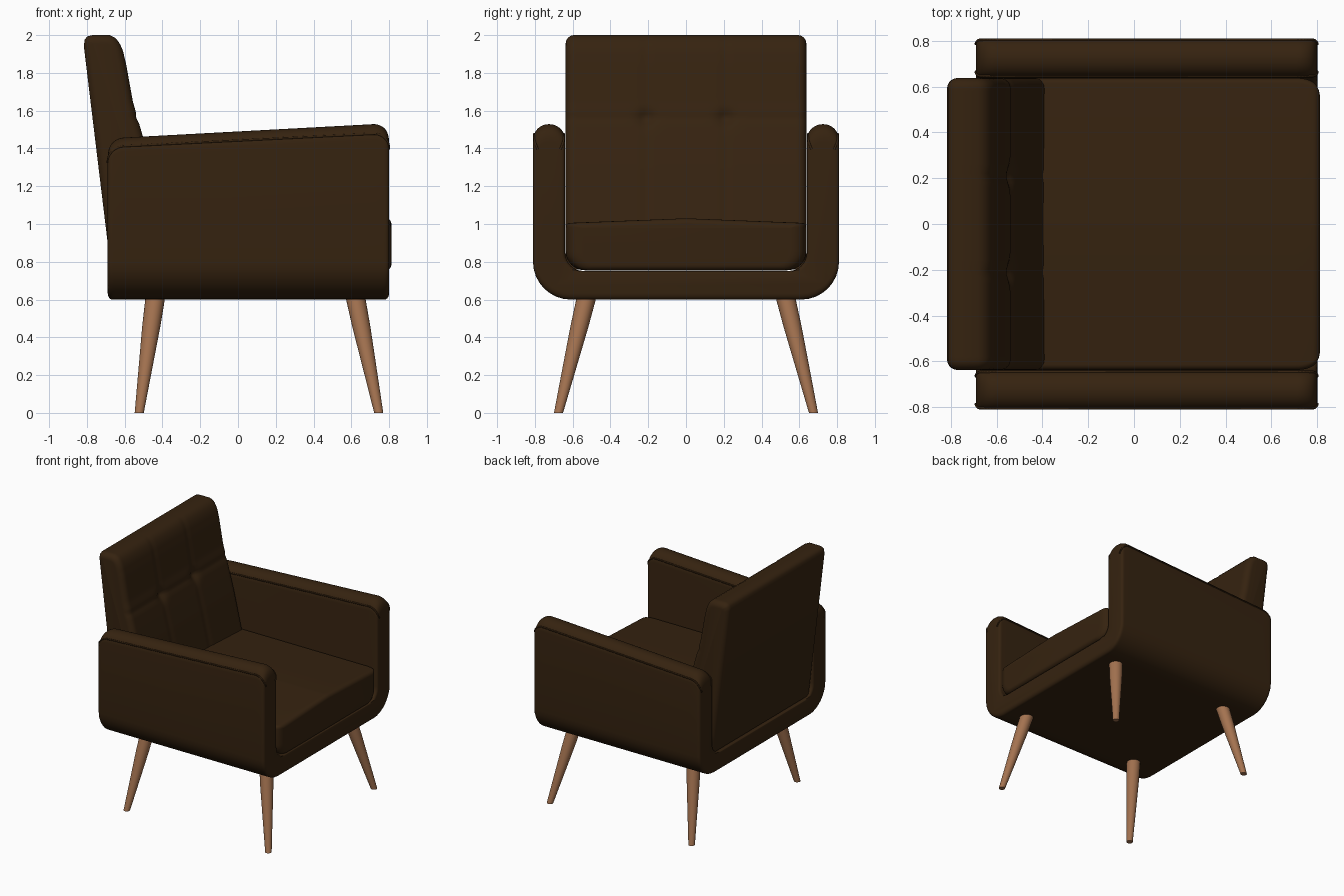
import bpy, bmesh, math
from mathutils import Vector

if "Cube" in bpy.data.objects:
    bpy.data.objects.remove(bpy.data.objects["Cube"])


def material(name, rgb):
    m = bpy.data.materials.new(name)
    m.diffuse_color = (*rgb, 1)
    m.use_nodes = True
    m.node_tree.nodes["Principled BSDF"].inputs["Base Color"].default_value = m.diffuse_color
    return m


LEATHER = material("dark brown leather", (0.036, 0.0165, 0.005))
WOOD = material("warm wood", (0.37, 0.17, 0.08))


def finish(ob, mat, angle=40):
    ob.data.materials.append(mat)
    bpy.ops.object.select_all(action='DESELECT')
    ob.select_set(True)
    bpy.context.view_layer.objects.active = ob
    bpy.ops.object.shade_smooth_by_angle(angle=math.radians(angle))
    return ob


def fillet(corners, n=8):
    """Closed 2D outline with every (a, b, radius) corner rounded."""
    out = []
    for i, (a, b, r) in enumerate(corners):
        p = Vector((a, b))
        u = (Vector(corners[i - 1][:2]) - p).normalized()
        v = (Vector(corners[(i + 1) % len(corners)][:2]) - p).normalized()
        half = u.angle(v) / 2
        c = p + (u + v).normalized() * r / math.sin(half)
        s, e = p + u * r / math.tan(half) - c, p + v * r / math.tan(half) - c
        a0 = math.atan2(s.y, s.x)
        da = (math.atan2(e.y, e.x) - a0 + math.pi) % math.tau - math.pi
        out += [c + Vector((math.cos(a0 + da * k / n), math.sin(a0 + da * k / n))) * r
                for k in range(n + 1)]
    return out


def inset(pts, d):
    """Shrink a counter-clockwise outline by d."""
    out = []
    for i, p in enumerate(pts):
        t1 = (p - pts[i - 1]).normalized()
        t2 = (pts[(i + 1) % len(pts)] - p).normalized()
        t = (t1 + t2).normalized()
        out.append(p - Vector((t.y, -t.x)) * d / max(0.5, t.dot(t1)))
    return out


def loft(name, rings, mat, angle=40):
    bm = bmesh.new()
    vs = [[bm.verts.new(p) for p in ring] for ring in rings]
    n = len(rings[0])
    for a, b in zip(vs, vs[1:]):
        for i in range(n):
            j = (i + 1) % n
            bm.faces.new((a[i], a[j], b[j], b[i]))
    bm.faces.new(vs[0])
    bm.faces.new(vs[-1])
    bmesh.ops.recalc_face_normals(bm, faces=bm.faces)
    me = bpy.data.meshes.new(name)
    bm.to_mesh(me)
    bm.free()
    ob = bpy.data.objects.new(name, me)
    bpy.context.collection.objects.link(ob)
    return finish(ob, mat, angle)


def round_steps(lo, hi, r_lo, r_hi, n=6):
    """Stations from lo to hi, bunched in quarter circles at both ends."""
    q = [math.pi / 2 * k / n for k in range(n + 1)]
    return ([lo + r_lo * (1 - math.cos(a)) for a in q]
            + [hi - r_hi * (1 - math.cos(a)) for a in reversed(q)])


def drop(dist, r):
    """Depth of a quarter-round of radius r at a distance from the end."""
    return r - math.sqrt(max(0, r * r - (r - dist) ** 2)) if dist < r else 0


# U-shaped shell: base and both arms in one lofted profile
X0, X1 = -0.69, 0.80
u_shape = fillet([(-0.81, 0.60, 0.2), (0.81, 0.60, 0.2), (0.81, 1.53, 0.083), (0.64, 1.53, 0.083),
                  (0.64, 0.75, 0.1), (-0.64, 0.75, 0.1), (-0.64, 1.53, 0.083), (-0.81, 1.53, 0.083)])
rings = []
for x in round_steps(X0, X1, 0.09, 0.09, 10):
    dist = min(x - X0, X1 - x)
    top = 1.463 + 0.062 * (x + 0.5) / 1.15 - drop(dist, 0.085)
    ring = []
    for y, z in inset(u_shape, drop(dist, 0.02)):
        if z > 0.9:
            z = 0.9 + (z - 0.9) * (top - 0.9) / 0.63
        elif z < 0.75:
            z += drop(dist, 0.03) * 0.5
        ring.append((x, y, z))
    rings.append(ring)
loft("arm_shell", rings, LEATHER)

# Piping along the upper edges of both arms
for k, index in enumerate((20, 33, 56, 69)):
    cu = bpy.data.curves.new("arm_piping", 'CURVE')
    cu.dimensions = '3D'
    cu.bevel_depth = 0.006
    cu.bevel_resolution = 1
    sp = cu.splines.new('POLY')
    sp.points.add(len(rings) - 1)
    for pt, ring in zip(sp.points, rings):
        pt.co = (*ring[index], 1)
    cu.materials.append(LEATHER)
    bpy.context.collection.objects.link(bpy.data.objects.new(f"arm_piping_{k + 1}", cu))

# Seat cushion: softly crowned, rounded front corners
seat_shape = fillet([(-0.637, 0.755, 0.1), (0.637, 0.755, 0.1), (0.637, 1.005, 0.025), (0, 1.03, 0.5),
                     (-0.637, 1.005, 0.025)])
rings = []
for x in round_steps(-0.6, 0.812, 0.01, 0.11, 10):
    dist = 0.812 - x
    squeeze = 1 - drop(dist, 0.1) * 0.6 / 0.637
    rings.append([(x, y * squeeze, z) for y, z in inset(seat_shape, drop(dist, 0.03))])
loft("seat_cushion", rings, LEATHER)

# Backrest: side profile lofted across the width, tufted on its front
KEYS = [(0.76, -0.355), (1.0, -0.39), (1.3, -0.46), (1.45, -0.50), (1.65, -0.557), (1.85, -0.593),
        (1.92, -0.61), (1.96, -0.628), (1.985, -0.65)]


def front_x(z):
    for (z0, a), (z1, b) in zip(KEYS, KEYS[1:]):
        if z <= z1 + 1e-6:
            return a + (b - a) * (z - z0) / (z1 - z0)
    return KEYS[-1][1]


def bump(d, w):
    return math.exp(-(d / w) ** 2)


N = 70
front = [Vector((front_x(z), z)) for z in (0.76 + 1.225 * k / N for k in range(N + 1))]
side = front + [Vector(p) for p in ((-0.68, 2.0), (-0.77, 2.0), (-0.798, 1.993), (-0.812, 1.975),
                                    (-0.816, 1.94), (-0.69, 0.9), (-0.673, 0.76))]
W = 0.637
ends = round_steps(-W, W, 0.045, 0.045)
ys = ends[:7] + [-0.58 + 0.02 * k for k in range(59)] + ends[7:]
rings = []
for y in ys:
    ring = []
    for i, (x, z) in enumerate(inset(side, drop(W - abs(y), 0.045))):
        if i <= N:
            dy, dz = abs(y) - 0.21, z - 1.56
            x -= (0.007 * bump(dz, 0.018) + 0.006 * bump(dy, 0.015)
                  + 0.025 * bump(math.hypot(dy, dz), 0.045))
        ring.append((x, y, z))
    rings.append(ring)
loft("backrest", rings, LEATHER, 50)

# Four splayed, tapered legs
for part, x_top, x_foot in (("front", 0.622, 0.745), ("back", -0.438, -0.523)):
    for label, s in (("left", 1), ("right", -1)):
        foot, top = Vector((x_foot, s * 0.675, 0)), Vector((x_top, s * 0.527, 0.61))
        rings = []
        for t, r in ((0, 0.024), (0.75, 0.048), (1.0, 0.052)):
            c = foot.lerp(top, t)
            rings.append([(c.x + r * math.cos(a), c.y + r * math.sin(a), c.z)
                          for a in (math.tau * k / 24 for k in range(24))])
        loft(f"{part}_leg_{label}", rings, WOOD)
